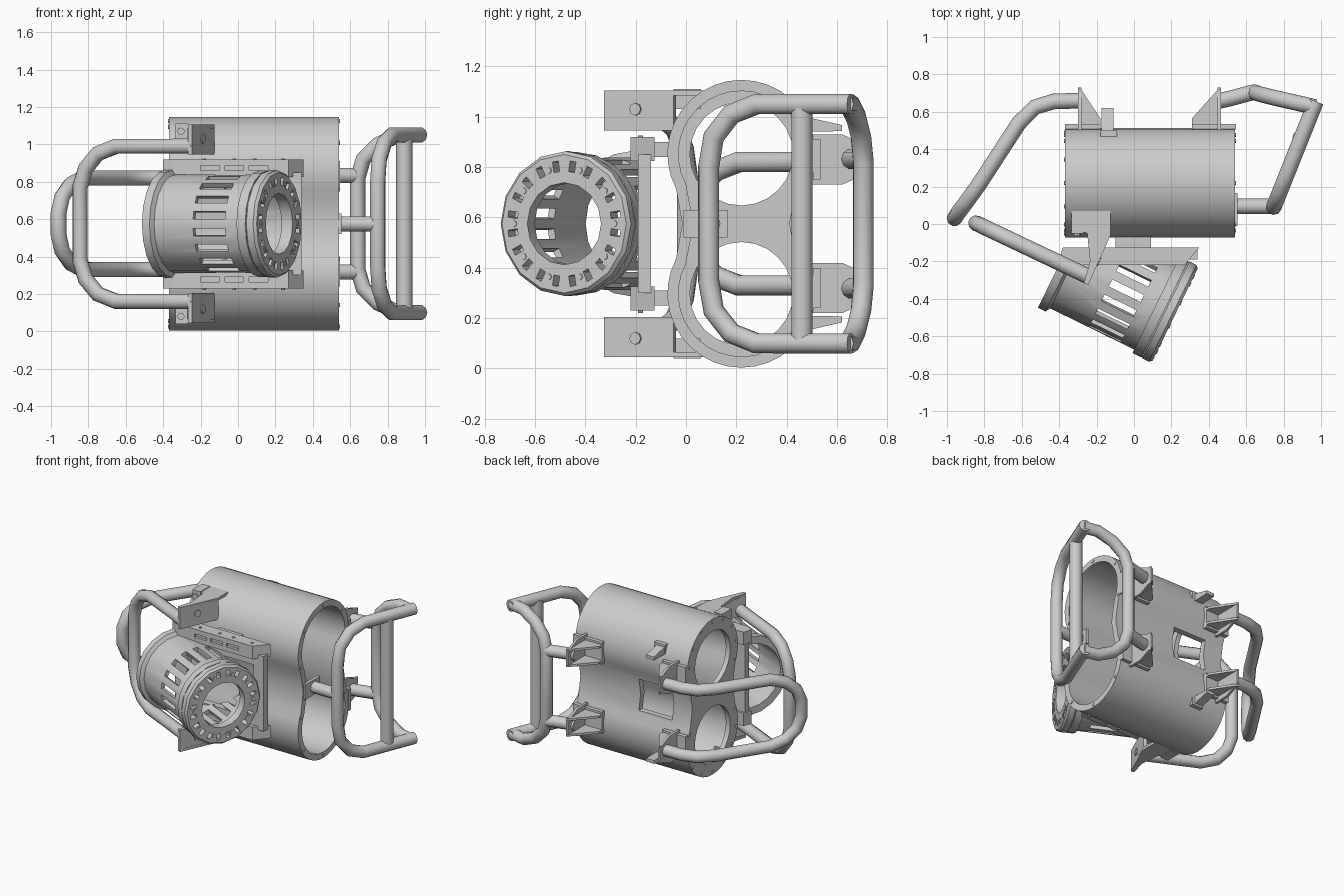
import bpy, bmesh
from math import sin, cos, pi, radians
from mathutils import Vector, Matrix

if "Cube" in bpy.data.objects:
    bpy.data.objects.remove(bpy.data.objects["Cube"])

ZM = 0.575  # mirror height


def finish(name, bm):
    bmesh.ops.recalc_face_normals(bm, faces=bm.faces)
    me = bpy.data.meshes.new(name)
    bm.to_mesh(me)
    bm.free()
    ob = bpy.data.objects.new(name, me)
    bpy.context.collection.objects.link(ob)
    return ob


def prism(name, pts, axis, a, b):
    """Extrude a polygon: axis 'x' takes (y, z) points, axis 'z' takes (x, y)."""
    bm = bmesh.new()
    at = (lambda p, h: (h, p[0], p[1])) if axis == 'x' else (lambda p, h: (p[0], p[1], h))
    lo = [bm.verts.new(at(p, a)) for p in pts]
    hi = [bm.verts.new(at(p, b)) for p in pts]
    bm.faces.new(lo[::-1])
    bm.faces.new(hi)
    for i in range(len(pts)):
        j = (i + 1) % len(pts)
        bm.faces.new((lo[i], lo[j], hi[j], hi[i]))
    return finish(name, bm)


def box(name, x0, x1, y0, y1, z0, z1):
    return prism(name, [(x0, y0), (x1, y0), (x1, y1), (x0, y1)], 'z', z0, z1)


def lathe(name, start, direction, prof, seg=24):
    """Spin a closed (along, radius) profile round an axis."""
    q = Vector(direction).to_track_quat('Z', 'Y')
    bm = bmesh.new()
    rings = [[bm.verts.new(Vector(start) + q @ Vector((r * cos(2 * pi * k / seg), r * sin(2 * pi * k / seg), h)))
              for h, r in prof] for k in range(seg)]
    n = len(prof)
    for k in range(seg):
        A, B = rings[k], rings[(k + 1) % seg]
        for i in range(n):
            j = (i + 1) % n
            bm.faces.new((A[i], A[j], B[j], B[i]))
    return finish(name, bm)


def rod(name, start, end, r, seg=12):
    bm = bmesh.new()
    d = Vector(end) - Vector(start)
    m = Matrix.Translation((Vector(start) + Vector(end)) / 2) @ d.to_track_quat('Z', 'Y').to_matrix().to_4x4()
    bmesh.ops.create_cone(bm, cap_ends=True, segments=seg, radius1=r, radius2=r, depth=d.length, matrix=m)
    return finish(name, bm)


def pipe(name, pts, r=0.042):
    cu = bpy.data.curves.new(name, 'CURVE')
    cu.dimensions = '3D'
    cu.bevel_depth, cu.bevel_resolution, cu.use_fill_caps = r, 3, True
    sp = cu.splines.new('POLY')
    sp.points.add(len(pts) - 1)
    for p, c in zip(sp.points, pts):
        p.co = (*c, 1)
    ob = bpy.data.objects.new(name, cu)
    bpy.context.collection.objects.link(ob)
    return ob


def loop(pts):
    return pts + [(x, y, 2 * ZM - z) for x, y, z in reversed(pts)]


def cut(ob, cutter):
    mod = ob.modifiers.new('cut', 'BOOLEAN')
    mod.operation, mod.object, mod.solver = 'DIFFERENCE', cutter, 'EXACT'
    dg = bpy.context.evaluated_depsgraph_get()
    me = bpy.data.meshes.new_from_object(ob.evaluated_get(dg))
    ob.modifiers.clear()
    ob.data = me
    bpy.data.objects.remove(cutter)


def mz(z0, z1, s):
    return (z0, z1) if s > 0 else (2 * ZM - z1, 2 * ZM - z0)


def dumbbell(r, waist, n=22):
    top = [(0.22 + r * cos(t), ZM + 0.2775 + r * sin(t))
           for t in (radians(-28 + 236 * i / n) for i in range(n + 1))]
    low = [(0.44 - y, 2 * ZM - z) for y, z in top]
    return top + [(0.22 - waist, ZM)] + low + [(0.22 + waist, ZM)]


# twin-tube body, open at +x, pierced end plate at -x, window at the back
body = prism('twin_tube_body', dumbbell(0.294, 0.235), 'x', -0.37, 0.54)
cut(body, prism('cavity', dumbbell(0.25, 0.19), 'x', -0.335, 0.7))
for s in (-1, 1):
    z = ZM + s * 0.2775
    cut(body, rod('port', (-0.5, 0.22, z), (-0.2, 0.22, z), 0.205, 24))
cut(body, box('window', -0.22, 0.05, 0.3, 0.7, 0.46, 0.69))

# end bolts on both faces
for s in (-1, 1):
    for k in range(9):
        t = radians(-20 + 27.5 * k)
        y, z = 0.22 + 0.272 * cos(t), ZM + s * (0.2775 + 0.272 * sin(t))
        if k % 2 == 0:
            rod('rim_bolt', (0.53, y, z), (0.545, y, z), 0.011, 8)
        rod('end_plate_bolt', (-0.375, y, z), (-0.36, y, z), 0.011, 8)

# angled pod: flanged, slotted shell with pierced front ring
d = Vector((0.9, -0.44, 0)).normalized()
side = Vector((0.44, 0.9, 0)).normalized()
up = Vector((0, 0, 1))
front = Vector((0.22, -0.484, ZM))
back = front - d * 0.675
shell = lathe('pod_shell', back, d, [(0, 0.235), (0, 0.29), (0.045, 0.29), (0.06, 0.264),
                                     (0.56, 0.264), (0.56, 0.285), (0.612, 0.285), (0.612, 0.235)], 20)
ring = lathe('pod_front_ring', front - d * 0.065, d, [(0, 0.163), (0, 0.278), (0.01, 0.288), (0.05, 0.288),
                                                    (0.065, 0.275), (0.065, 0.163)], 16)


def radial_boxes(name, count, h0, h1, r0, r1, w):
    bm = bmesh.new()
    for k in range(count):
        t = 2 * pi * (k + 0.5) / count
        o, tan = side * cos(t) + up * sin(t), up * cos(t) - side * sin(t)
        c = back + d * (h0 + h1) / 2 + o * (r0 + r1) / 2
        cols = (d * (h1 - h0), o * (r1 - r0), tan * w)
        m = Matrix([[cols[0][i], cols[1][i], cols[2][i], c[i]] for i in range(3)] + [[0, 0, 0, 1]])
        bmesh.ops.create_cube(bm, size=1, matrix=m)
    return finish(name, bm)


cut(shell, radial_boxes('side_slots', 18, 0.29, 0.48, 0.2, 0.32, 0.042))
cut(shell, box('pod_trim', -1, 1, -0.185, 1, -1, 2))
cut(ring, radial_boxes('ring_slots', 20, 0.55, 0.72, 0.208, 0.25, 0.026))
for k in range(10):
    t = 2 * pi * k / 10
    p = front + (side * cos(t) + up * sin(t)) * 0.222
    rod('ring_bolt', p - d * 0.01, p + d * 0.004, 0.013, 8)

# pod backing frame
frame = box('pod_back_plate', -0.38, 0.34, -0.19, -0.14, 0.3, 0.85)
cut(frame, box('plate_opening', -0.28, 0.26, -0.3, 0, 0.38, 0.77))

for s in (1, -1):
    za, zb = mz(0.825, 0.92, s)
    rail = prism('pod_mount_rail', [(-0.40, -0.19), (-0.38, -0.125), (0.35, -0.125), (0.27, -0.22), (-0.35, -0.22)],
                 'z', za, zb)
    zm = (za + zb) / 2
    for x in (-0.15, -0.02, 0.11):
        cut(rail, box('rail_slot', x - 0.05, x + 0.05, -0.4, -0.2, zm - 0.013, zm + 0.013))
    for x in (-0.18, -0.02, 0.09, 0.24):
        e = zb if s > 0 else za
        rod('rail_bolt', (x, -0.18, e - 0.01), (x, -0.18, e + 0.005), 0.01, 8)
    box('pod_hinge', -0.1, 0.09, -0.13, -0.03, *mz(0.84, 0.9, s))

    # front handle bracket: outer shelf, upright and foot
    prism('front_handle_shelf', [(-0.335, 0.075), (-0.125, 0.075), (-0.125, -0.06), (-0.245, -0.325),
                                 (-0.268, -0.315), (-0.235, -0.2), (-0.25, -0.05), (-0.335, -0.02)],
          'z', *mz(1.085, 1.105, s))
    prism('front_handle_upright', [(-0.125, -0.05), (-0.245, -0.325), (-0.268, -0.315), (-0.148, -0.04)],
          'z', *mz(0.945, 1.105, s))
    box('front_bracket_foot', -0.335, -0.27, -0.05, 0.06, *mz(1.03, 1.11, s))
    z = ZM + s * 0.495
    rod('foot_bolt', (-0.305, -0.065, z), (-0.305, -0.04, z), 0.02, 8)
    z = ZM + s * 0.455
    rod('upright_bolt', Vector((-0.21, -0.19, z)), Vector((-0.21, -0.19, z)) + d * 0.03, 0.025, 8)

    # rear gussets for both handles
    for px, toe, b0, b1 in ((-0.3, -0.18, -0.37, -0.18), (0.465, 0.31, 0.31, 0.545)):
        z0, z1 = mz(0.73, 0.93, s)
        sg = 1 if toe > px else -1
        box('gusset_base', b0, b1, 0.505, 0.535, z0 + 0.02, z1 - 0.02)
        prism('gusset_plate', [(0.5, z0), (0.62, z0), (0.73, z0 + 0.05), (0.73, z1 - 0.05), (0.62, z1), (0.5, z1)],
              'x', min(px, px + sg * 0.018), max(px, px + sg * 0.018))
        for zz in (z0 + 0.035, z1 - 0.051):
            prism('gusset_rib', [(px, 0.5), (px, 0.73), (px + sg * 0.02, 0.715), (toe, 0.565), (toe, 0.5)],
                  'z', zz, zz + 0.016)
    z = ZM + s * 0.2575
    pipe('right_loop_stub', [(0.44, 0.655, z), (0.51, 0.67, z), (0.64, 0.705, z)])

    # small rear lug
    z0, z1 = mz(0.94, 1.01, s)
    box('lug_base', -0.18, -0.09, 0.44, 0.50, z0, z1)
    zt = (z0 + z1) / 2 - s * 0.02
    prism('lug_plate', [(0.43, z0), (0.62, zt - 0.012), (0.62, zt + 0.012), (0.43, z1)], 'x', -0.175, -0.11)

# front left handle
sl = lambda x: -0.285 - 0.475 * (x + 0.235)
pipe('front_handle', loop([(x, sl(x), z) for x, z in
     ((-0.235, 0.99), (-0.65, 0.99), (-0.75, 0.95), (-0.815, 0.87), (-0.845, 0.77))]))

# rear left handle
pipe('rear_left_handle', loop([(-0.285, 0.66, 0.82), (-0.43, 0.655, 0.82), (-0.53, 0.625, 0.82), (-0.615, 0.54, 0.82),
     (-0.83, 0.21, 0.82), (-0.895, 0.12, 0.785), (-0.94, 0.06, 0.72), (-0.96, 0.03, 0.63)]))

# right D frame, crossbar, rear loop and centre stub
pipe('right_d_frame', loop([(0.745 + (y - 0.085) * 0.4, y, z) for y, z in
     ((0.655, 1.05), (0.28, 1.05), (0.18, 1.01), (0.11, 0.92), (0.09, 0.8))]))
pipe('right_crossbar', [(0.89, 0.46, 0.1), (0.89, 0.46, 1.05)], 0.044)
pipe('right_rear_loop', loop([(0.97, 0.625, 1.05), (0.86, 0.65, 1.05), (0.75, 0.675, 1.0),
                             (0.67, 0.695, 0.92), (0.64, 0.705, 0.82)]))
pipe('centre_stub', [(0.54, 0.095, ZM), (0.75, 0.095, ZM)])
box('centre_stub_plate', 0.53, 0.553, -0.01, 0.165, ZM - 0.055, ZM + 0.055)

# shading
for ob in list(bpy.context.scene.objects):
    ob.select_set(ob.type == 'MESH')
    if ob.type == 'MESH':
        bpy.context.view_layer.objects.active = ob
bpy.ops.object.shade_smooth_by_angle(angle=radians(25))
